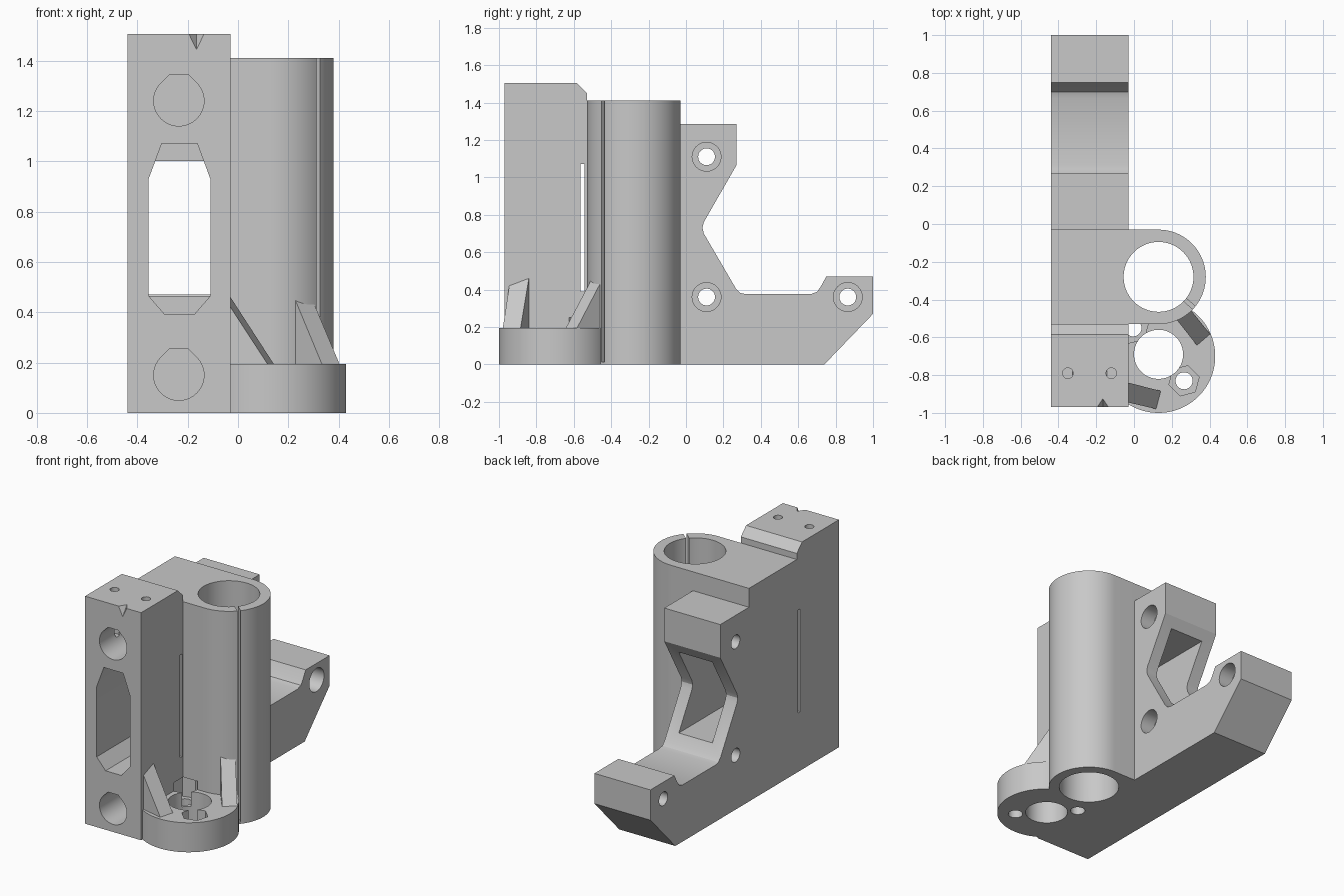
import bpy, bmesh, math
from math import sin, cos, radians, pi

cube = bpy.data.objects.get("Cube")
if cube:
    bpy.data.objects.remove(cube, do_unlink=True)

mat = bpy.data.materials.new("plain grey")
mat.use_nodes = True
grey = (0.58, 0.58, 0.58, 1)
mat.diffuse_color = grey
mat.node_tree.nodes["Principled BSDF"].inputs["Base Color"].default_value = grey


def make(name, verts, faces):
    mesh = bpy.data.meshes.new(name)
    mesh.from_pydata(verts, [], faces)
    bm = bmesh.new()
    bm.from_mesh(mesh)
    bmesh.ops.recalc_face_normals(bm, faces=bm.faces)
    bm.to_mesh(mesh)
    bm.free()
    mesh.materials.append(mat)
    obj = bpy.data.objects.new(name, mesh)
    bpy.context.collection.objects.link(obj)
    return obj


def prism(name, pts, axis, lo, hi):
    """Extrude a 2D outline along an axis."""
    place = {"x": lambda p, a: (a, p[0], p[1]),
             "y": lambda p, a: (p[0], a, p[1]),
             "z": lambda p, a: (p[0], p[1], a)}[axis]
    n = len(pts)
    verts = [place(p, a) for a in (lo, hi) for p in pts]
    faces = [list(range(n)), list(range(n, 2 * n))]
    faces += [(i, (i + 1) % n, n + (i + 1) % n, n + i) for i in range(n)]
    return make(name, verts, faces)


def arc(cx, cy, r, a0=0, a1=360, n=64):
    """Points on an arc; a full turn leaves out the repeated end."""
    count = n if a1 - a0 == 360 else n + 1
    angles = [radians(a0 + (a1 - a0) * i / n) for i in range(count)]
    return [(cx + r * cos(a), cy + r * sin(a)) for a in angles]


def rect(x0, x1, y0, y1):
    return [(x0, y0), (x1, y0), (x1, y1), (x0, y1)]


def cutter(pts, axis, lo, hi):
    obj = prism("cutter", pts, axis, lo, hi)
    obj.hide_render = True
    return obj


def cut(obj, cutters):
    for c in cutters:
        mod = obj.modifiers.new("cut", "BOOLEAN")
        mod.operation = "DIFFERENCE"
        mod.solver = "EXACT"
        mod.object = c
    bpy.context.view_layer.update()
    graph = bpy.context.evaluated_depsgraph_get()
    mesh = bpy.data.meshes.new_from_object(obj.evaluated_get(graph))
    obj.modifiers.clear()
    obj.data = mesh


LEFT, WALL = -0.44, -0.03
BORE = (0.13, -0.28)
CUP = (0.13, -0.70)
BASE_TOP = 0.195

# Carriage body, side outline
body = prism("carriage_body", [
    (-0.97, 0), (0.74, 0), (1, 0.27), (1, 0.47), (0.75, 0.47),
    (0.72, 0.415), (0.7, 0.387), (0.665, 0.375), (0.32, 0.375),
    (0.29, 0.382), (0.267, 0.405), (0.095, 0.70), (0.088, 0.73), (0.095, 0.76),
    (0.27, 1.065), (0.27, 1.285), (-0.03, 1.285), (-0.03, 1.41),
    (-0.53, 1.41), (-0.53, 1.45), (-0.585, 1.505), (-0.97, 1.505)],
    "x", LEFT, WALL)

# Round bearing housing with a flat side against the body
housing = prism("bearing_housing",
                arc(*BORE, 0.25, -90, 90, 48) + [(WALL, -0.03), (WALL, -0.53)],
                "z", 0, 1.41)

# Round nut holder at the foot, clipped by the body wall
clip = math.degrees(math.acos((WALL - CUP[0]) / 0.3))
holder = prism("nut_holder", arc(*CUP, 0.3, -clip, clip, 72), "z", 0, BASE_TOP)

# Cutters for the vertical bore and the nut pockets
bore = cutter(arc(*BORE, 0.185), "z", -0.1, 1.6)
nut_cuts, corner_cuts = [], []
for (x, y), top, group in (((0.265, -0.83), 0.3, nut_cuts),
                           ((-0.005, -0.55), 0.25, corner_cuts)):
    group.append(cutter(arc(x, y, 0.045, n=32), "z", -0.1, 0.15))
    group.append(cutter(arc(x, y, 0.083, 15, 375, 6), "z", 0.1, top))

# Clamping slit along the housing
dx, dy = cos(radians(-41)), sin(radians(-41))
slit = cutter([(BORE[0] + dx * r - dy * w, BORE[1] + dy * r + dx * w)
               for r, w in ((0.15, -0.01), (0.3, -0.01), (0.3, 0.01), (0.15, 0.01))],
              "z", 0.012, 1.6)

# Front window, rear tunnel and side slot
window = cutter([(-0.29, 0.39), (-0.175, 0.39), (-0.11, 0.465), (-0.11, 0.93),
                 (-0.162, 1.07), (-0.303, 1.07), (-0.355, 0.93), (-0.355, 0.465)],
                "y", -1.1, -0.55)
tunnel = cutter(rect(-0.355, -0.11, 0.465, 1.0), "y", -0.56, 0.5)
slot = cutter(rect(-0.565, -0.542, 0.39, 1.07), "x", -0.6, 0.1)
body_cuts = [bore, window, tunnel, slot] + corner_cuts

# Blind rod sockets with flattened roofs
for z in (1.24, 0.15):
    outline = arc(-0.235, z, 0.1, 135, 405, 48)
    outline += [(-0.235 + s * 0.037, z + 0.104) for s in (1, -1)]
    body_cuts.append(cutter(outline, "y", -1.1, -0.57))

# Screw holes in the top
for x in (-0.35, -0.12):
    body_cuts.append(cutter(arc(x, -0.79, 0.028, n=24), "z", 1.2, 1.6))

# Counterbored cross holes
for y, z in ((0.11, 1.11), (0.11, 0.36), (0.865, 0.36)):
    body_cuts.append(cutter(arc(y, z, 0.045, n=32), "x", -0.6, 0.1))
    body_cuts.append(cutter(arc(y, z, 0.077, n=40), "x", WALL - 0.1, 0.1))

# Pointed index notch on the top front edge
notch = make("cutter", [(-0.235, -1.005, 1.54), (-0.095, -1.005, 1.54),
                        (-0.165, -1.005, 1.395), (-0.165, -0.9, 1.54)],
             [(0, 1, 2), (0, 1, 3), (1, 2, 3), (2, 0, 3)])
notch.hide_render = True
body_cuts.append(notch)

cut(body, body_cuts)
cut(housing, [bore, slit] + corner_cuts)
middle = cutter(arc(0.13, -0.69, 0.13), "z", -0.1, 0.4)
cut(holder, [bore, slit, middle] + nut_cuts + corner_cuts)

for obj in [o for o in bpy.data.objects if o.name.startswith("cutter")]:
    bpy.data.objects.remove(obj, do_unlink=True)


# Sloped ribs between the walls and the nut holder
def rib(name, wall, foot, heights):
    low = BASE_TOP - 0.005
    verts = [(*p, low) for p in wall + foot]
    verts += [(*p, h) for p, h in zip(wall, heights)]
    return make(name, verts, [(0, 1, 3, 2), (0, 1, 5, 4), (4, 5, 3, 2),
                              (0, 2, 4), (1, 3, 5)])


ribs = [rib("body_rib", [(WALL, -0.84), (WALL, -0.945)],
            [(0.145, -0.885), (0.12, -0.98)], (0.46, 0.42)),
        rib("housing_rib", [(0.225, -0.505), (0.304, -0.46)],
            [(0.335, -0.645), (0.405, -0.585)], (0.455, 0.43))]

# Smooth the round walls, keep the edges sharp
for obj in [body, housing, holder] + ribs:
    bpy.ops.object.select_all(action="DESELECT")
    obj.select_set(True)
    bpy.context.view_layer.objects.active = obj
    bpy.ops.object.shade_smooth_by_angle(angle=radians(25))
